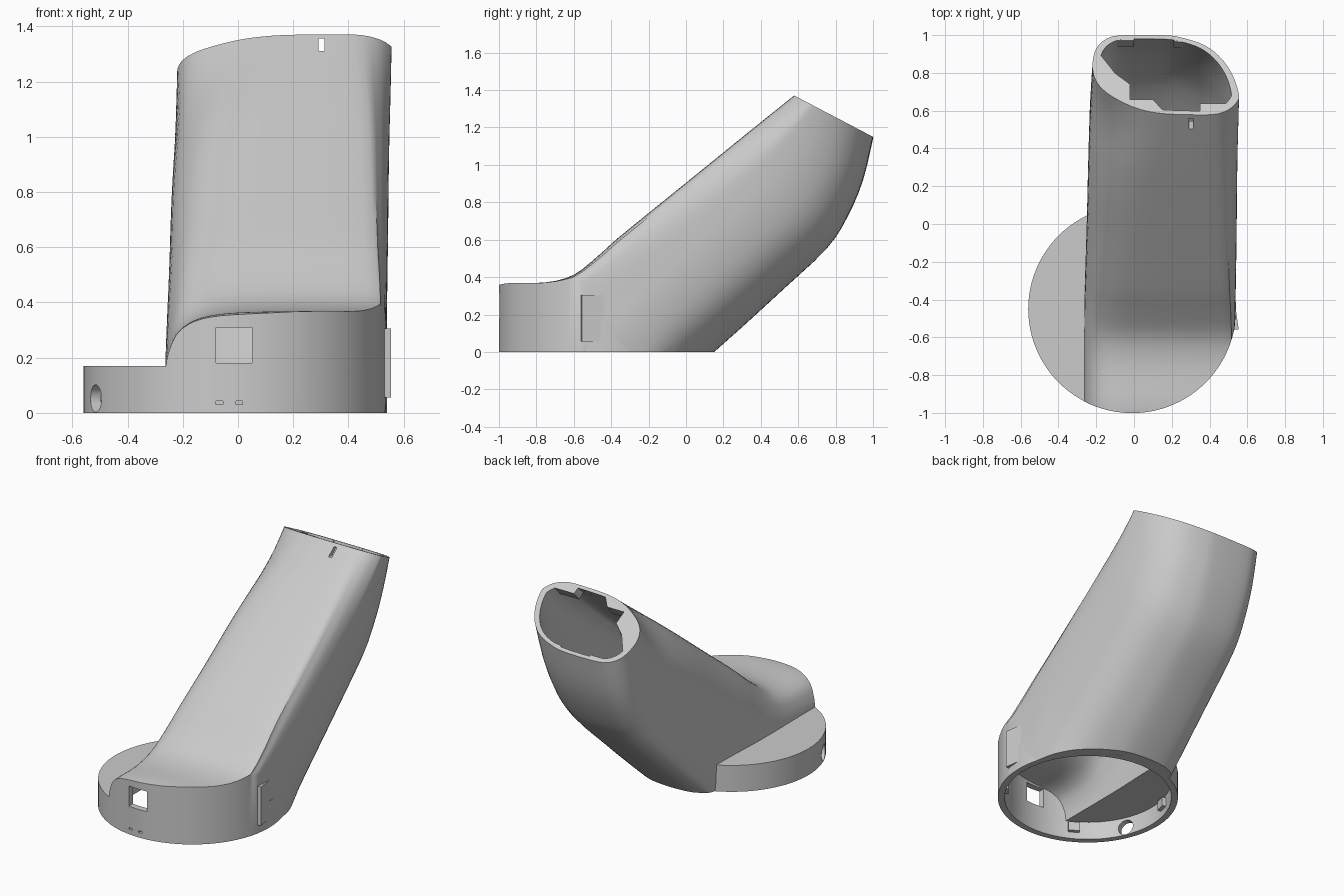
import bpy, bmesh, math
from mathutils import Vector

cube = bpy.data.objects.get("Cube")
if cube:
    bpy.data.objects.remove(cube, do_unlink=True)

grey = bpy.data.materials.new("light grey plastic")
grey.use_nodes = True
COLOR = (0.6, 0.6, 0.6, 1)
grey.diffuse_color = COLOR
grey.node_tree.nodes["Principled BSDF"].inputs["Base Color"].default_value = COLOR

CX, CY, R = -0.01, -0.45, 0.55      # base circle

# Duct stations: upper edge y, z, lower edge y, z, blend from base to mouth section
STATIONS = [
    (-1.05, .35, -1.05, -.35, 0), (-.95, .366, -.95, -.35, 0),
    (-.75, .37, -.75, -.35, 0), (-.6, .41, -.5, -.37, .03),
    (-.47, .51, -.2, -.34, .12), (-.36, .608, .05, -.09, .25),
    (-.13, .795, .3, .135, .4), (.1, .981, .52, .337, .5),
    (.26, 1.111, .75, .553, .62), (.37, 1.2, .86, .72, .75),
    (.475, 1.285, .945, .92, .88), (.58, 1.37, 1, 1.15, 1)]
LAST = len(STATIONS) - 1

# Section outlines: x, and fraction from the upper to the lower edge
BASE_SECTION = [(-.262, .6), (-.264, .32), (-.245, .18), (-.2, .08), (-.1, .02), (.1, 0),
                (.47, 0), (.52, .02), (.533, .08), (.535, .3), (.535, .5), (.495, .72),
                (.395, .86), (.23, .955), (.08, .995), (-.08, 1), (-.2, .98), (-.258, .93)]
MOUTH_SECTION = [(-.22, .6), (-.195, .4), (-.125, .24), (0, .09), (.12, .02), (.25, 0),
                 (.42, 0), (.5, .06), (.545, .16), (.555, .25), (.525, .48), (.465, .7),
                 (.375, .87), (.25, .97), (.15, 1), (-.05, 1), (-.14, .96), (-.2, .83)]


def spline(a, b, c, d, t):
    return tuple(.5 * (2 * q + (r - p) * t + (2 * p - 5 * q + 4 * r - s) * t * t
                       + (3 * q - p - 3 * r + s) * t ** 3) for p, q, r, s in zip(a, b, c, d))


def station(s):
    if s >= LAST:
        return tuple(q + (q - p) * (s - LAST) for p, q in zip(STATIONS[-2], STATIONS[-1]))
    i = int(s)
    pick = [STATIONS[max(0, min(LAST, i + k))] for k in (-1, 0, 1, 2)]
    return spline(*pick, s - i)


def section(t, scale):
    # The right shoulder rounds off early, the left one late
    t = max(0, min(1, t))
    pts = []
    for a, b in zip(BASE_SECTION, MOUTH_SECTION):
        k = t
        if a[1] < .4:
            k = t ** .4 if a[0] > .3 else t ** 1.5
        pts.append((a[0] + (b[0] - a[0]) * min(k, t), a[1] + (b[1] - a[1]) * k))
    n, fine = len(pts), 4
    ring = [spline(*[pts[(i + k) % n] for k in (-1, 0, 1, 2)], j / fine)
            for i in range(n) for j in range(fine)]
    return [(.15 + (x - .15) * scale, .5 + (v - .5) * scale) for x, v in ring]


def skin(name, rings):
    """Solid through equal rings of points, with closed ends."""
    bm = bmesh.new()
    rows = [[bm.verts.new(p) for p in ring] for ring in rings]
    n = len(rows[0])
    for lo, hi in zip(rows, rows[1:]):
        for i in range(n):
            bm.faces.new((lo[i], lo[(i + 1) % n], hi[(i + 1) % n], hi[i]))
    bm.faces.new(rows[0])
    bm.faces.new(rows[-1])
    bmesh.ops.recalc_face_normals(bm, faces=bm.faces[:])
    mesh = bpy.data.meshes.new(name)
    bm.to_mesh(mesh)
    bm.free()
    mesh.materials.append(grey)
    obj = bpy.data.objects.new(name, mesh)
    bpy.context.collection.objects.link(obj)
    return obj


def duct_ring(s, outline):
    ay, az, by, bz, t = station(s)
    return [(x, ay + (by - ay) * v, az + (bz - az) * v) for x, v in outline]


def duct(name, scale, end):
    steps = [i / 3 for i in range(LAST * 3 + 1)]
    if end > LAST:
        steps.append(end)
    return skin(name, [duct_ring(s, section(station(s)[4], scale)) for s in steps])


def prism(name, outline, z0, z1):
    return skin(name, [[(x, y, z) for x, y in outline] for z in (z0, z1)])


def arc(r, a0, a1, n):
    return [(CX + r * math.cos(a0 + (a1 - a0) * i / n),
             CY + r * math.sin(a0 + (a1 - a0) * i / n)) for i in range(n + 1)]


def disc(name, r, z0, z1):
    return prism(name, arc(r, 0, 2 * math.pi, 96)[:-1], z0, z1)


def envelope(r, z0):
    # Round at the front, open towards the back
    outline = arc(r, math.pi, 2 * math.pi, 64) + [(.62, -.42), (.62, 1.6), (-.62, 1.6), (-.62, -.42)]
    return prism("envelope", outline, z0, 2)


def box(name, center, size, turn=0):
    x, y, z = (s / 2 for s in size)
    obj = prism(name, [(-x, -y), (x, -y), (x, y), (-x, y)], -z, z)
    obj.location = center
    obj.rotation_euler.z = turn
    return obj


def activate(obj):
    bpy.ops.object.select_all(action='DESELECT')
    obj.select_set(True)
    bpy.context.view_layer.objects.active = obj


def boolean(obj, tool, operation='DIFFERENCE'):
    activate(obj)
    tool.hide_render = True
    mod = obj.modifiers.new("cut", 'BOOLEAN')
    mod.operation, mod.solver, mod.object = operation, 'EXACT', tool
    bpy.ops.object.modifier_apply(modifier=mod.name)
    bpy.data.objects.remove(tool, do_unlink=True)


def void(z0):
    hollow = duct("void", .9, LAST + .5)
    boolean(hollow, envelope(.51, z0), 'INTERSECT')
    return hollow


# Angled duct, hollow and open at both ends
shell = duct("duct_shell", 1, LAST)
boolean(shell, envelope(R + .001, 0), 'INTERSECT')
boolean(shell, void(-.1))
boolean(shell, disc("cutter", .51, -.1, .12))

# Round base with a thin roof
base = disc("round_base", R, 0, .17)
boolean(base, disc("cutter", .51, -.1, .12))
boolean(base, void(.11))

# Front window, small front slots and the slot by the mouth
boolean(shell, box("cutter", (-.015, -.97, .245), (.13, .3, .13)))
boolean(shell, box("cutter", (.303, .54, 1.333), (.022, .16, .045)))
for part in (shell, base):
    for x in (-.067, .005):
        boolean(part, box("cutter", (x, -1, .037), (.024, .06, .012)))

# Round cable hole in the base side
hole = prism("cutter", [(.05 * math.cos(i * math.pi / 16), .05 * math.sin(i * math.pi / 16))
                        for i in range(32)], -.12, .12)
angle = math.radians(203)
hole.location = (CX + R * math.cos(angle), CY + R * math.sin(angle), .052)
hole.rotation_euler = Vector((math.cos(angle), math.sin(angle), 0)).to_track_quat('Z', 'Y').to_euler()
boolean(base, hole)

# Side latch plate and inner clips of the base
box("side_latch", (.53, -.495, .18), (.03, .13, .25), math.radians(8))
for i, degrees in enumerate((75, 165, 240, 320)):
    a = math.radians(degrees)
    box(f"inner_clip_{i + 1}", (CX + .5 * math.cos(a), CY + .5 * math.sin(a), .075),
        (.03, .07, .06), a)

# Stepped ledges inside the mouth
LEDGES = {
    "corner_ledge": [(-.18, .76), (-.1, .52), (-.02, .38), (-.02, .19), (.1, .19), (.15, .06),
                     (.1, .04), (0, .11), (-.12, .26), (-.185, .42), (-.212, .62)],
    "side_ledge": [(.35, .02), (.35, .14), (.5, .14), (.525, .13), (.49, .07), (.42, .02)],
    "back_ledge_left": [(-.09, .93), (0, .93), (0, .98), (-.09, .98)],
    "back_ledge_right": [(.21, .92), (.31, .9), (.29, .93), (.22, .97)]}
for name, outline in LEDGES.items():
    skin(name, [duct_ring(s, outline) for s in (LAST - .6, LAST - .005)])

for part in (shell, base):
    activate(part)
    bpy.ops.object.shade_smooth_by_angle(angle=math.radians(32))
